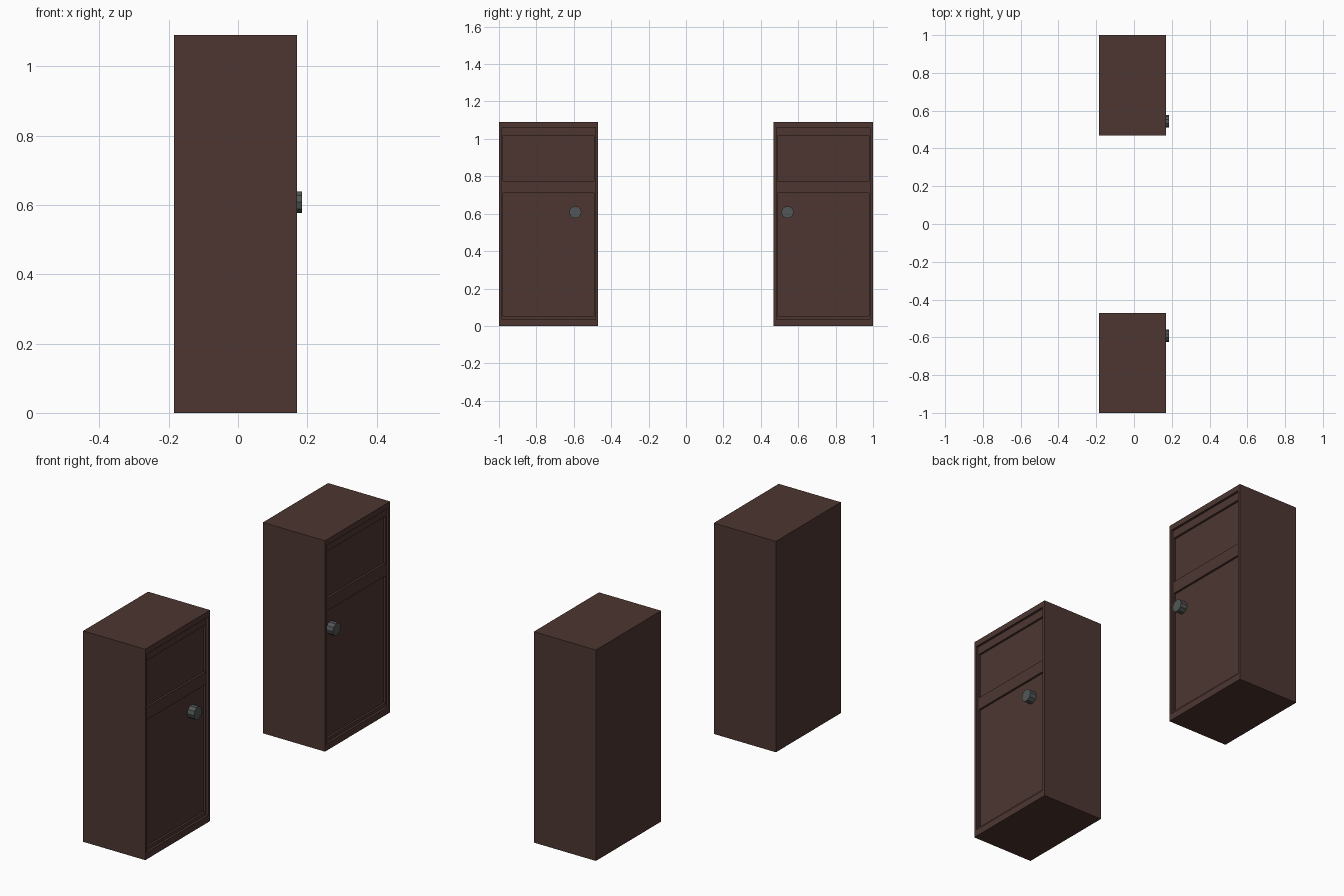
import bpy
import math

if "Cube" in bpy.data.objects:
    bpy.data.objects.remove(bpy.data.objects["Cube"])


def material(name, rgb):
    m = bpy.data.materials.new(name)
    m.diffuse_color = (*rgb, 1)
    m.use_nodes = True
    m.node_tree.nodes["Principled BSDF"].inputs["Base Color"].default_value = m.diffuse_color
    return m


WOOD = material("dark_wood", (0.075, 0.037, 0.031))
METAL = material("dark_metal", (0.085, 0.095, 0.095))

BACK, FRONT, HEIGHT = -0.185, 0.17, 1.09
RECESS, PANEL = 0.158, 0.147   # x of the face frame and of the sunken panels


def box(name, x0, x1, y0, y1, z0, z1):
    bpy.ops.mesh.primitive_cube_add(
        size=1, location=((x0 + x1) / 2, (y0 + y1) / 2, (z0 + z1) / 2))
    ob = bpy.context.object
    ob.name = name
    ob.scale = (x1 - x0, y1 - y0, z1 - z0)
    bpy.ops.object.transform_apply(location=True, rotation=False, scale=True)
    return ob


def carve(target, *bounds):
    cutter = box("cutter", *bounds)
    cutter.hide_render = True
    mod = target.modifiers.new("carve", 'BOOLEAN')
    mod.operation = 'DIFFERENCE'
    mod.solver = 'EXACT'
    mod.object = cutter
    bpy.context.view_layer.objects.active = target
    bpy.ops.object.modifier_apply(modifier=mod.name)
    bpy.data.objects.remove(cutter)


def nightstand(side, y0, y1, knob_y):
    # cabinet body with a raised rim
    body = box(side + "_cabinet", BACK, FRONT, y0, y1, 0, HEIGHT)
    body.data.materials.append(WOOD)
    carve(body, RECESS, 0.3, y0 + 0.015, y1 - 0.015, 0.035, 1.06)
    # sunken door panel and drawer panel
    for z0, z1 in ((0.052, 0.71), (0.775, 1.018)):
        carve(body, PANEL, 0.3, y0 + 0.021, y1 - 0.021, z0, z1)
    # door knob
    bpy.ops.mesh.primitive_cylinder_add(
        vertices=10, radius=0.033, depth=0.185 - PANEL + 0.004,
        location=((0.185 + PANEL - 0.004) / 2, knob_y, 0.608),
        rotation=(0, math.pi / 2, 0))
    knob = bpy.context.object
    knob.name = side + "_knob"
    knob.data.materials.append(METAL)


nightstand("left", -1.0, -0.47, -0.592)
nightstand("right", 0.468, 1.0, 0.543)
